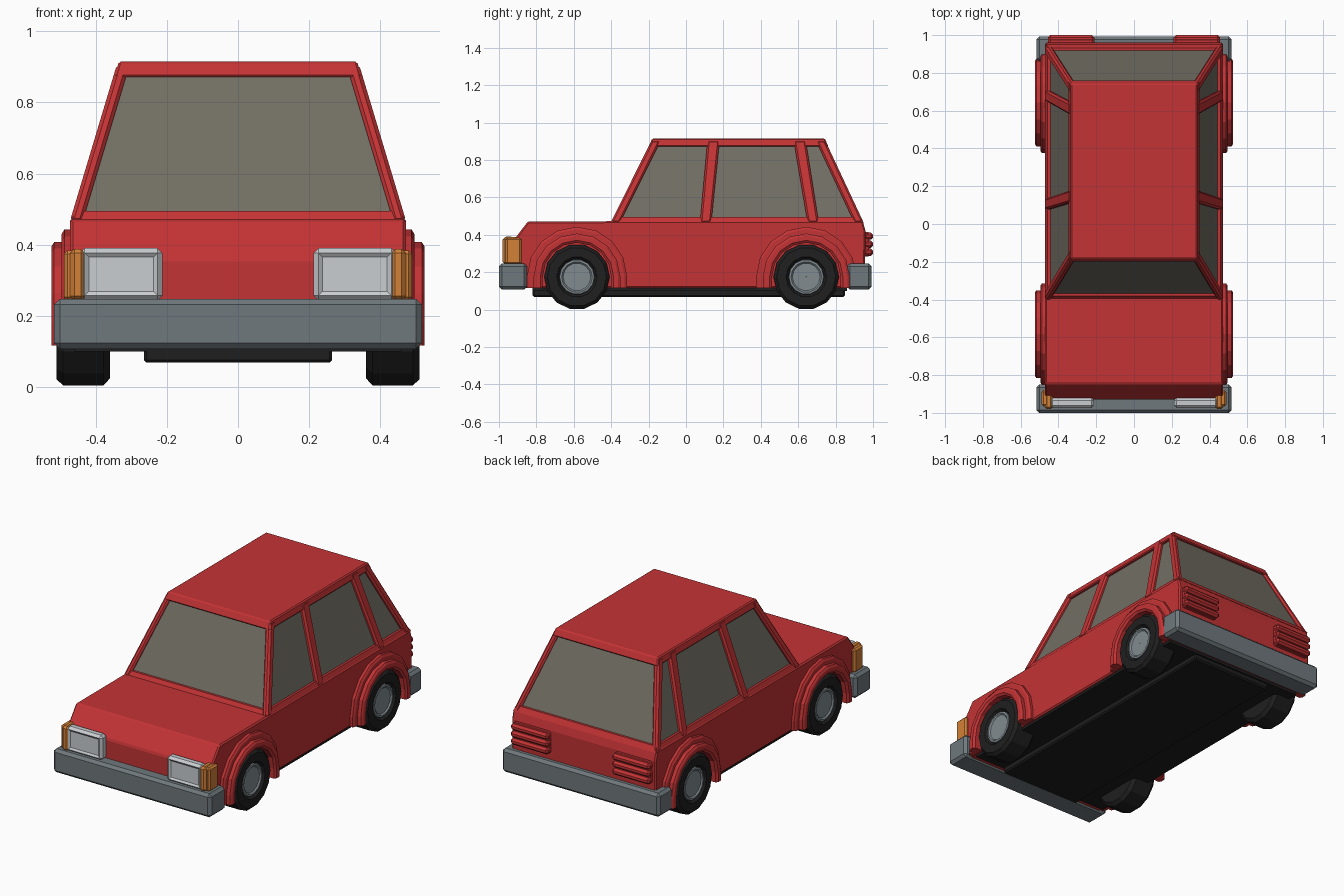
import bpy, bmesh, math

if "Cube" in bpy.data.objects:
    bpy.data.objects.remove(bpy.data.objects["Cube"])


def material(name, rgb):
    m = bpy.data.materials.new(name)
    m.diffuse_color = (*rgb, 1)
    m.use_nodes = True
    m.node_tree.nodes["Principled BSDF"].inputs["Base Color"].default_value = m.diffuse_color
    return m


RED = material("red paint", (0.55, 0.033, 0.035))
GLASS = material("window grey", (0.165, 0.155, 0.125))
CHROME = material("bumper grey", (0.16, 0.19, 0.205))
RIM = material("rim grey", (0.22, 0.26, 0.28))
RUBBER = material("tyre black", (0.014, 0.014, 0.014))
FLOOR = material("underside black", (0.013, 0.013, 0.013))
LAMP = material("lamp white", (0.58, 0.61, 0.63))
ORANGE = material("indicator orange", (0.65, 0.22, 0.04))


def finish(name, bm, mat, bevel=0):
    bmesh.ops.recalc_face_normals(bm, faces=bm.faces[:])
    if bevel:
        edges = [e for e in bm.edges if e.calc_face_angle(0) > 0.35]
        bmesh.ops.bevel(bm, geom=edges, offset=bevel, segments=1,
                        affect='EDGES', clamp_overlap=True)
    me = bpy.data.meshes.new(name)
    bm.to_mesh(me)
    bm.free()
    me.materials.append(mat)
    ob = bpy.data.objects.new(name, me)
    bpy.context.collection.objects.link(ob)
    return ob


def loft(name, rings, mat, bevel=0, closed=False):
    """Skin a list of closed point rings; cap both ends unless closed."""
    bm = bmesh.new()
    rows = [[bm.verts.new(p) for p in r] for r in rings]
    n = len(rows[0])
    pairs = list(zip(rows, rows[1:])) + ([(rows[-1], rows[0])] if closed else [])
    for a, b in pairs:
        for i in range(n):
            j = (i + 1) % n
            bm.faces.new((a[i], a[j], b[j], b[i]))
    if not closed:
        bm.faces.new(rows[0])
        bm.faces.new(rows[-1])
    return finish(name, bm, mat, bevel)


def rect(x0, x1, y0, y1, z):
    return [(x0, y0, z), (x1, y0, z), (x1, y1, z), (x0, y1, z)]


def box(name, x0, x1, y0, y1, z0, z1, mat, bevel=0):
    return loft(name, [rect(x0, x1, y0, y1, z0), rect(x0, x1, y0, y1, z1)], mat, bevel)


# Lower body from a side profile
side = [(-0.93, 0.115), (-0.93, 0.36), (-0.845, 0.472), (0.945, 0.475),
        (0.96, 0.42), (0.955, 0.115)]
loft("body", [[(x, y, z) for y, z in side] for x in (-0.472, 0.472)], RED, 0.008)

# Underside
box("floor", -0.46, 0.46, -0.82, 0.86, 0.1, 0.125, FLOOR)
box("floor_pan", -0.265, 0.265, -0.82, 0.85, 0.068, 0.11, FLOOR, 0.008)

# Cabin: every part follows one tapered shell
ZB, ZT = 0.465, 0.915


def shell(z):
    t = (z - ZB) / (ZT - ZB)
    return 0.47 - 0.135 * t, -0.40 + 0.22 * t, 0.95 - 0.208 * t


def shell_rect(z, inset=0):
    x, f, b = shell(z)
    return rect(-x + inset, x - inset, f + inset, b - inset, z)


loft("windows", [shell_rect(ZB, 0.018), shell_rect(0.9, 0.018)], GLASS)
loft("window_sill", [shell_rect(ZB), shell_rect(0.495, 0.004)], RED)
loft("roof", [shell_rect(0.872), shell_rect(ZT)], RED, 0.006)

for s in (-1, 1):
    tag = "left" if s < 0 else "right"

    def pillar(name, yb, yt, wb, wt, depth):
        rings = []
        for z, y, w in ((ZB, yb, wb), (ZT - 0.008, yt, wt)):
            x = shell(z)[0] + 0.003
            rings.append(rect(s * (x - depth), s * x, y, y + w, z))
        loft(f"{name}_{tag}", rings, RED, 0.01)

    pillar("front_pillar", -0.403, -0.183, 0.05, 0.05, 0.036)
    pillar("middle_pillar", 0.075, 0.115, 0.06, 0.065, 0.04)
    pillar("rear_side_pillar", 0.65, 0.575, 0.06, 0.065, 0.04)
    pillar("rear_pillar", 0.9, 0.693, 0.05, 0.05, 0.036)

# Bumpers
box("front_bumper", -0.517, 0.517, -1.0, -0.85, 0.107, 0.247, CHROME, 0.016)
box("rear_bumper", -0.517, 0.517, 0.86, 0.992, 0.107, 0.247, CHROME, 0.016)

# Lamps
for s in (-1, 1):
    tag = "left" if s < 0 else "right"

    def lamp(name, x0, x1, y0, y1, z0, z1, mat, bevel):
        a, b = sorted((s * x0, s * x1))
        return box(f"{name}_{tag}", a, b, y0, y1, z0, z1, mat, bevel)

    head = lamp("headlight", 0.212, 0.445, -0.975, -0.92, 0.243, 0.39, LAMP, 0.014)
    # Recessed lens
    bm = bmesh.new()
    bm.from_mesh(head.data)
    front = [min(bm.faces, key=lambda f: f.calc_center_median().y)]
    bmesh.ops.inset_region(bm, faces=front, thickness=0.016, depth=-0.008)
    bm.to_mesh(head.data)
    bm.free()
    lamp("indicator_inner", 0.43, 0.472, -0.98, -0.885, 0.243, 0.388, ORANGE, 0.012)
    lamp("indicator_outer", 0.44, 0.49, -0.965, -0.88, 0.243, 0.384, ORANGE, 0.01)

    # Ribbed tail lights
    lamp("tail_light", 0.215, 0.45, 0.94, 0.982, 0.285, 0.415, RED, 0.008)
    for i in range(3):
        z = 0.288 + i * 0.043
        lamp(f"tail_light_rib_{i}", 0.21, 0.455, 0.95, 1.0, z, z + 0.038, RED, 0.012)

# Wheels and stepped wheel arches
TYRE = [(0.36, 0.02), (0.36, 0.155), (0.378, 0.175), (0.492, 0.175), (0.51, 0.158),
        (0.51, 0.108), (0.492, 0.095), (0.492, 0.02)]
HUB = [(0.48, 0.02), (0.48, 0.096), (0.503, 0.093), (0.505, 0.082),
       (0.497, 0.074), (0.497, 0.001)]
ARCH = [(0.44, 0.268), (0.488, 0.268), (0.496, 0.255), (0.496, 0.232),
        (0.517, 0.232), (0.525, 0.22), (0.525, 0.196), (0.515, 0.183), (0.44, 0.183)]
WZ = 0.175
for s in (-1, 1):
    for end, wy in (("front", -0.583), ("rear", 0.643)):
        tag = f"{end}_{'left' if s < 0 else 'right'}"

        def turn(profile, angle, drop=0):
            c, d = math.cos(angle), math.sin(angle)
            return [(s * x, wy + r * c, WZ + r * d - drop) for x, r in profile]

        N = 14
        angles = [2 * math.pi * (i + 0.5) / N - math.pi / 2 for i in range(N)]
        loft(f"tyre_{tag}", [turn(TYRE, a) for a in angles], RUBBER, closed=True)
        loft(f"wheel_hub_{tag}", [turn(HUB, a) for a in angles], RIM, closed=True)
        rings = [turn(ARCH, 0, 0.058)]
        rings += [turn(ARCH, math.pi * i / 8) for i in range(9)]
        rings.append(turn(ARCH, math.pi, 0.058))
        loft(f"wheel_arch_{tag}", rings, RED)
